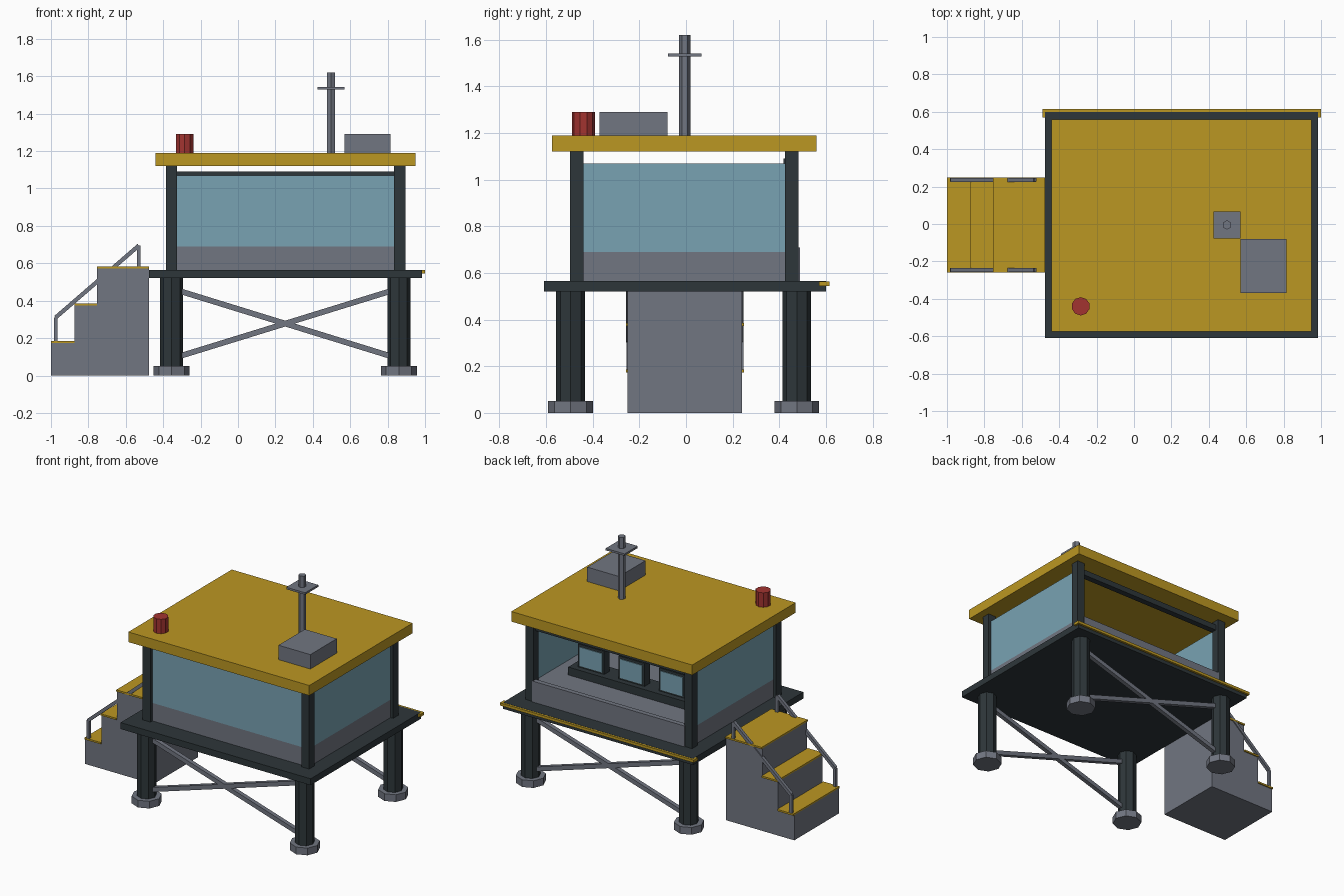
import bpy, bmesh
from mathutils import Vector

if "Cube" in bpy.data.objects:
    bpy.data.objects.remove(bpy.data.objects["Cube"], do_unlink=True)


def material(name, rgb):
    m = bpy.data.materials.new(name)
    m.use_nodes = True
    m.diffuse_color = (*rgb, 1)
    m.node_tree.nodes["Principled BSDF"].inputs["Base Color"].default_value = (*rgb, 1)
    return m


YELLOW = material("safety yellow", (0.50, 0.31, 0.016))
GREY = material("steel grey", (0.165, 0.18, 0.22))
DARK = material("dark steel", (0.027, 0.037, 0.042))
GLASS = material("blue glass", (0.19, 0.365, 0.45))
RED = material("beacon red", (0.36, 0.034, 0.03))


def finish(name, bm, mat):
    bmesh.ops.recalc_face_normals(bm, faces=bm.faces)
    me = bpy.data.meshes.new(name)
    bm.to_mesh(me)
    bm.free()
    me.materials.append(mat)
    ob = bpy.data.objects.new(name, me)
    bpy.context.collection.objects.link(ob)
    return ob


def box(name, xs, ys, zs, mat):
    bm = bmesh.new()
    bmesh.ops.create_cube(bm, size=1)
    for v in bm.verts:
        v.co = [(a + b) / 2 + c * (b - a) for c, (a, b) in zip(v.co, (xs, ys, zs))]
    return finish(name, bm, mat)


def prism(name, x, y, zs, radius, sides, mat):
    bm = bmesh.new()
    bmesh.ops.create_cone(bm, cap_ends=True, segments=sides, radius1=radius,
                          radius2=radius, depth=zs[1] - zs[0])
    bmesh.ops.translate(bm, vec=(x, y, sum(zs) / 2), verts=bm.verts)
    return finish(name, bm, mat)


def bar(name, start, end, width, mat):
    """Square bar between two points in the same xz plane."""
    a, b = Vector(start), Vector(end)
    d = b - a
    bm = bmesh.new()
    bmesh.ops.create_cube(bm, size=1)
    bmesh.ops.scale(bm, vec=(width, width, d.length), verts=bm.verts)
    side = Vector((0, 1, 0))
    along = d.normalized()
    across = side.cross(along)
    for v in bm.verts:
        v.co = (a + b) / 2 + across * v.co.x + side * v.co.y + along * v.co.z
    return finish(name, bm, mat)


# Stilts, feet and cross braces
LEG_X = (-0.355, 0.86)
for row, y in (("front", -0.495), ("back", 0.475)):
    for hand, x in zip(("right", "left"), LEG_X):
        prism(f"{row}_{hand}_leg", x, y, (0.002, 0.53), 0.062, 8, DARK)
        prism(f"{row}_{hand}_foot", x, y, (0, 0.05), 0.096, 8, GREY)
    bar(f"{row}_brace_rising", (LEG_X[0], y, 0.09), (LEG_X[1], y, 0.465), 0.03, GREY)
    bar(f"{row}_brace_falling", (LEG_X[0], y, 0.465), (LEG_X[1], y, 0.09), 0.03, GREY)

# Deck with yellow edge strip along the back
box("deck", (-0.475, 0.985), (-0.61, 0.6), (0.52, 0.565), DARK)
box("deck_edge_strip", (-0.49, 1.0), (0.57, 0.615), (0.545, 0.564), YELLOW)

# Cabin posts
for row, ys in (("front", (-0.497, -0.44)), ("back", (0.425, 0.483))):
    for hand, xs in (("right", (-0.385, -0.325)), ("left", (0.835, 0.895))):
        box(f"{row}_{hand}_post", xs, ys, (0.56, 1.13), DARK)

# Cabin base, glazing and open back
box("cabin_base", (-0.365, 0.875), (-0.475, 0.46), (0.56, 0.69), GREY)
box("back_panel", (-0.33, 0.84), (0.455, 0.489), (0.56, 0.71), GREY)
box("front_window", (-0.35, 0.86), (-0.475, -0.455), (0.69, 1.07), GLASS)
box("right_window", (-0.365, -0.345), (-0.455, 0.45), (0.69, 1.07), GLASS)
box("left_window", (0.855, 0.875), (-0.455, 0.45), (0.69, 1.07), GLASS)
box("back_header", (-0.33, 0.84), (0.418, 0.46), (1.05, 1.09), DARK)

# Control console with three screens facing the open back
MID = 0.27
box("console", (MID - 0.46, MID + 0.46), (0.1, 0.25), (0.69, 0.745), DARK)
for i in (-1, 0, 1):
    x = MID + i * 0.31
    box(f"monitor_{i + 2}", (x - 0.1, x + 0.1), (0.155, 0.212), (0.74, 0.905), DARK)
    box(f"screen_{i + 2}", (x - 0.085, x + 0.085), (0.21, 0.217), (0.757, 0.888), GLASS)

# Roof and rooftop equipment
box("roof", (-0.44, 0.95), (-0.575, 0.56), (1.12, 1.19), YELLOW)
box("rooftop_unit", (0.57, 0.815), (-0.37, -0.08), (1.185, 1.29), GREY)
prism("beacon", -0.285, -0.44, (1.185, 1.29), 0.049, 10, RED)
prism("mast", 0.497, -0.005, (1.185, 1.62), 0.025, 6, GREY)
box("mast_plate", (0.425, 0.57), (-0.077, 0.067), (1.528, 1.542), GREY)

# Stairs: solid steps with yellow treads
for i, (x0, x1, top) in enumerate(((-1, -0.875, 0.185), (-0.875, -0.755, 0.385),
                                   (-0.755, -0.475, 0.583))):
    box(f"step_{i + 1}", (x0, x1), (-0.25, 0.24), (0, top - 0.01), GREY)
    box(f"tread_{i + 1}", (x0, x1), (-0.258, 0.248), (top - 0.012, top), YELLOW)

# Stair handrails
for hand, y in (("front", -0.246), ("back", 0.236)):
    low, high = (-0.975, y, 0.31), (-0.53, y, 0.695)
    bar(f"{hand}_handrail", low, high, 0.022, GREY)
    bar(f"{hand}_lower_rail_post", (low[0], y, 0.18), low, 0.02, GREY)
    bar(f"{hand}_upper_rail_post", (high[0], y, 0.575), high, 0.02, GREY)
